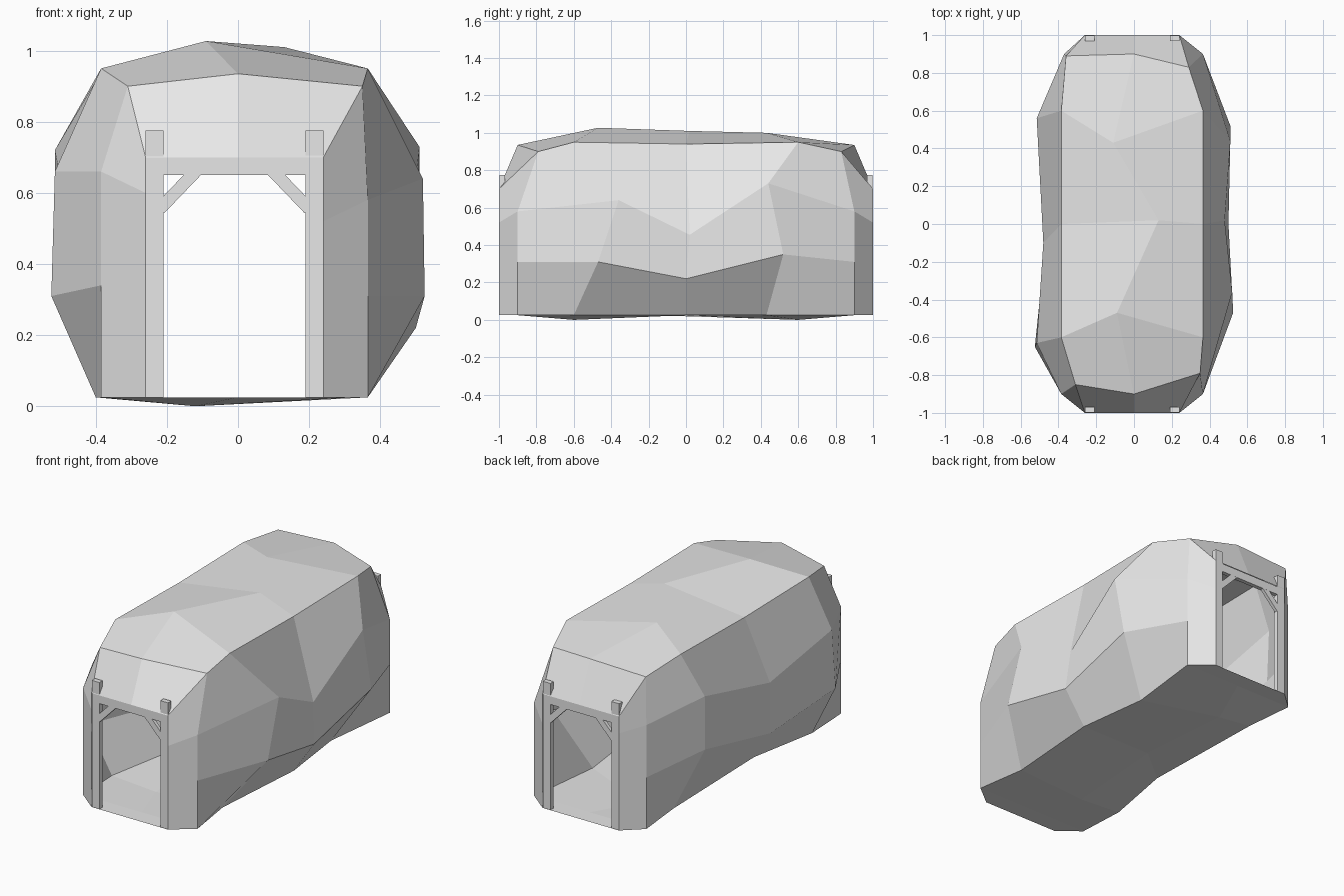
import bpy
import bmesh
from math import atan2, hypot
from mathutils import Matrix, Vector

cube = bpy.data.objects.get("Cube")
if cube:
    bpy.data.objects.remove(cube, do_unlink=True)

# Single flat grey for the whole model
grey = bpy.data.materials.new("plain_grey")
colour = (0.8, 0.8, 0.8, 1.0)
grey.diffuse_color = colour
grey.use_nodes = True
grey.node_tree.nodes["Principled BSDF"].inputs["Base Color"].default_value = colour

BASE = 0.025
LINTEL = 0.70
POST_LEFT, POST_RIGHT = 0.24, -0.26


def add_object(name, bm):
    mesh = bpy.data.meshes.new(name)
    bm.to_mesh(mesh)
    bm.free()
    mesh.materials.append(grey)
    obj = bpy.data.objects.new(name, mesh)
    bpy.context.collection.objects.link(obj)
    return obj


def add_bar(name, start, end, width, depth, y):
    """Square-cut timber running between two (x, z) points at depth y."""
    dx, dz = end[0] - start[0], end[1] - start[1]
    centre = Vector(((start[0] + end[0]) / 2, y, (start[1] + end[1]) / 2))
    place = (Matrix.Translation(centre)
             @ Matrix.Rotation(-atan2(dz, dx), 4, 'Y')
             @ Matrix.Diagonal((hypot(dx, dz), depth, width, 1)))
    bm = bmesh.new()
    bmesh.ops.create_cube(bm, size=1, matrix=place)
    return add_object(name, bm)


# Long ridge lines of the rock, each running front to back as (x, y, z)
floor_middle = [(0, -.9, BASE), (-.12, -.6, 0), (-.1, 0, BASE),
                (-.12, .6, 0), (0, .9, BASE)]
left_foot = [(.365, -.9, BASE), (.32, -.6, BASE), (.365, 0, BASE),
             (.31, .43, BASE), (.365, .9, BASE)]
left_low = [(.365, -.9, .31), (.525, -.47, .31), (.5, 0, .22),
            (.51, .52, .35), (.365, .9, .31)]
left_high = [(.365, -.9, .58), (.52, -.36, .64), (.48, .02, .455),
             (.51, .44, .73), (.365, .9, .58)]
left_shoulder = [(.35, -.79, .9), (.365, -.6, .95), (.365, 0, .94),
                 (.365, .6, .95), (.29, .83, .9)]
roof_middle = [(0, -.9, .935), (-.09, -.47, 1.027), (.13, .02, 1.01),
               (-.11, .43, 1), (0, .9, .935)]
right_shoulder = [(-.31, -.85, .9), (-.385, -.6, .95), (-.385, 0, .94),
                  (-.385, .6, .95), (-.36, .89, .92)]
right_high = [(-.385, -.9, .66), (-.515, -.63, .66), (-.48, -.1, .54),
              (-.515, .56, .72), (-.37, .9, .64)]
right_low = [(-.385, -.9, .34), (-.525, -.65, .31), (-.47, -.12, .23),
             (-.51, .55, .4), (-.37, .9, .33)]
right_foot = [(-.385, -.9, BASE), (-.4, -.61, BASE), (-.32, -.18, BASE),
              (-.34, .6, BASE), (-.37, .9, BASE)]

# Every ridge ends on the square portal frame
ridges = [(floor_middle, 0, BASE),
          (left_foot, POST_LEFT, BASE), (left_low, POST_LEFT, .3),
          (left_high, POST_LEFT, .52), (left_shoulder, POST_LEFT, LINTEL),
          (roof_middle, 0, LINTEL),
          (right_shoulder, POST_RIGHT, LINTEL), (right_high, POST_RIGHT, .6),
          (right_low, POST_RIGHT, .32), (right_foot, POST_RIGHT, BASE)]

# Rock tunnel: a faceted skin lofted across the ridges, open at both ends
bm = bmesh.new()
lines = []
for points, end_x, end_z in ridges:
    full = [(end_x, -1, end_z)] + points + [(end_x, 1, end_z)]
    lines.append([bm.verts.new(p) for p in full])
for i, line in enumerate(lines):
    following = lines[(i + 1) % len(lines)]
    for j in range(len(line) - 1):
        bm.faces.new((line[j], following[j], following[j + 1], line[j + 1]))
bmesh.ops.recalc_face_normals(bm, faces=bm.faces)
add_object("rock_tunnel", bm)

# Timber portal at each end: two posts, a lintel and two corner braces
for end, side in (("front", -1), ("back", 1)):
    y = side * 0.983
    for hand, outer, inward in (("left", POST_LEFT, -1), ("right", POST_RIGHT, 1)):
        x = outer + inward * 0.025
        add_bar(f"{end}_{hand}_post", (x, BASE), (x, 0.775), 0.05, 0.03, y)
        add_bar(f"{end}_{hand}_brace", (x + inward * 0.015, 0.555),
                (x + inward * 0.135, 0.68), 0.035, 0.02, side * 0.987)
    add_bar(f"{end}_lintel", (POST_RIGHT, LINTEL - 0.025),
            (POST_LEFT, LINTEL - 0.025), 0.05, 0.025, side * 0.985)
